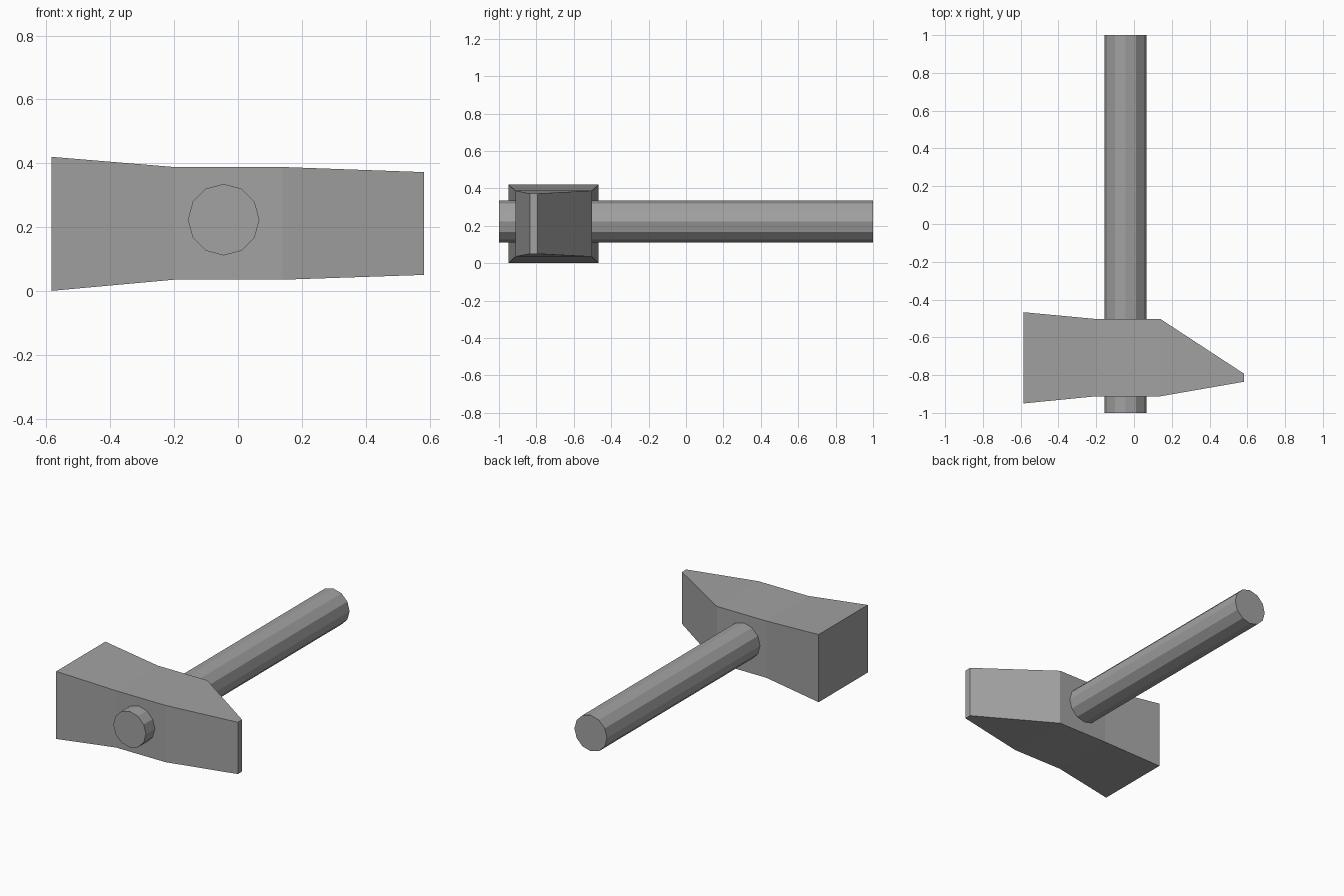
import bpy
import bmesh
import math
from mathutils import Matrix

cube = bpy.data.objects.get("Cube")
if cube:
    bpy.data.objects.remove(cube, do_unlink=True)

# Single grey colour
grey = bpy.data.materials.new("grey")
grey.use_nodes = True
colour = (0.36, 0.36, 0.36, 1)
grey.diffuse_color = colour
grey.node_tree.nodes["Principled BSDF"].inputs["Base Color"].default_value = colour


def add_object(name, bm):
    bmesh.ops.recalc_face_normals(bm, faces=bm.faces)
    mesh = bpy.data.meshes.new(name)
    bm.to_mesh(mesh)
    bm.free()
    mesh.materials.append(grey)
    obj = bpy.data.objects.new(name, mesh)
    bpy.context.collection.objects.link(obj)
    return obj


# Hammer head: rectangular sections (x, y front, y back, z low, z high)
sections = [
    (-0.585, -0.950, -0.467, 0.000, 0.420),
    (-0.200, -0.912, -0.503, 0.035, 0.388),
    (0.140, -0.912, -0.503, 0.035, 0.388),
    (0.583, -0.835, -0.793, 0.050, 0.372),
]
bm = bmesh.new()
rings = [[bm.verts.new((x, y, z)) for y, z in ((y0, z0), (y1, z0), (y1, z1), (y0, z1))]
         for x, y0, y1, z0, z1 in sections]
for a, b in zip(rings, rings[1:]):
    for i in range(4):
        j = (i + 1) % 4
        bm.faces.new((a[i], a[j], b[j], b[i]))
bm.faces.new(rings[0])
bm.faces.new(rings[-1])
add_object("hammer_head", bm)

# Handle: twelve-sided rod passing through the head along y
bm = bmesh.new()
bmesh.ops.create_cone(bm, cap_ends=True, segments=12, radius1=0.112, radius2=0.112, depth=2,
                      matrix=Matrix.Translation((-0.045, 0, 0.223)) @ Matrix.Rotation(math.pi / 2, 4, 'X'))
add_object("handle", bm)
